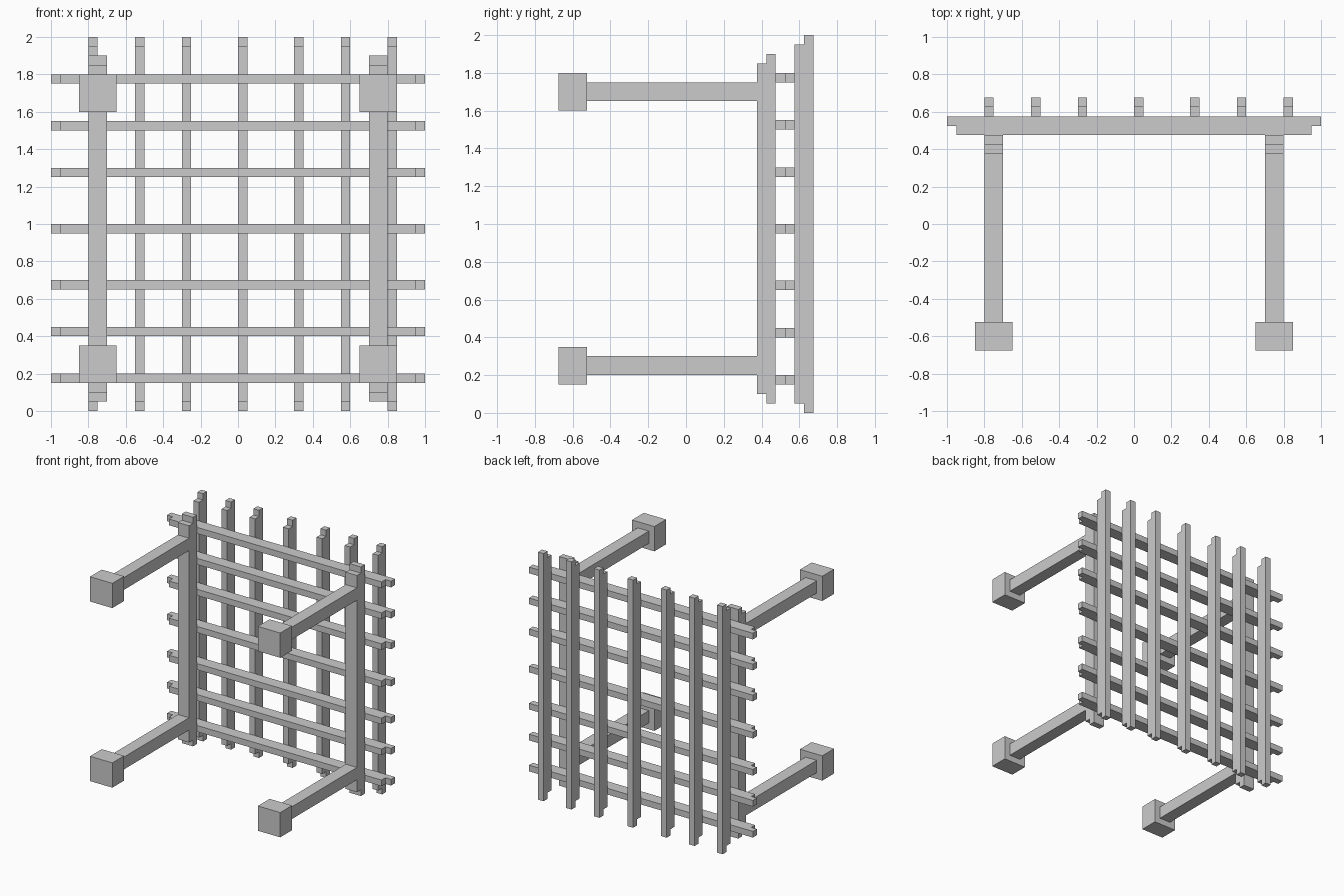
import bpy, bmesh
from mathutils import Vector

if "Cube" in bpy.data.objects:
    bpy.data.objects.remove(bpy.data.objects["Cube"])

WALL = 0.375   # front plane of the lattice
STEP = 0.05    # size of the stepped bar ends


def make_object(name, bm):
    bmesh.ops.recalc_face_normals(bm, faces=bm.faces)
    mesh = bpy.data.meshes.new(name)
    bm.to_mesh(mesh)
    bm.free()
    obj = bpy.data.objects.new(name, mesh)
    bpy.context.collection.objects.link(obj)
    return obj


def box(name, lo, hi):
    bm = bmesh.new()
    bmesh.ops.create_cube(bm, size=1)
    lo, hi = Vector(lo), Vector(hi)
    for v in bm.verts:
        v.co = (lo + hi) / 2 + v.co * (hi - lo)
    return make_object(name, bm)


def stepped_bar(name, start, end, front, side, width, upright):
    """Bar 0.1 deep whose front half is one step shorter at both ends."""
    mid, back = front + STEP, front + 2 * STEP
    profile = [(start + STEP, front), (end - STEP, front), (end - STEP, mid), (end, mid),
               (end, back), (start, back), (start, mid), (start + STEP, mid)]
    bm = bmesh.new()
    verts = [bm.verts.new((side, y, a) if upright else (a, y, side)) for a, y in profile]
    face = bm.faces.new(verts)
    new = bmesh.ops.extrude_face_region(bm, geom=[face])["geom"]
    offset = Vector((width, 0, 0)) if upright else Vector((0, 0, width))
    bmesh.ops.translate(bm, vec=offset,
                        verts=[g for g in new if isinstance(g, bmesh.types.BMVert)])
    return make_object(name, bm)


# Thick posts, each with two arms ending in block feet
for side, x in (("left", -0.75), ("right", 0.75)):
    stepped_bar(f"post_{side}", 0.05, 1.9, WALL, x - 0.05, 0.1, True)
    for level, arm_z, block_z in (("lower", 0.2, 0.15), ("upper", 1.65, 1.6)):
        box(f"arm_{level}_{side}", (x - 0.05, -0.525, arm_z), (x + 0.05, WALL, arm_z + 0.1))
        box(f"end_block_{level}_{side}", (x - 0.1, -0.675, block_z), (x + 0.1, -0.525, block_z + 0.2))

# Horizontal slats behind the posts
for i, z in enumerate((0.15, 0.4, 0.65, 0.95, 1.25, 1.5, 1.75)):
    stepped_bar(f"horizontal_slat_{i + 1}", -1, 1, WALL + 0.1, z, 0.05, False)

# Vertical slats at the back
for i, x in enumerate((-0.8, -0.55, -0.3, 0.0, 0.3, 0.55, 0.8)):
    stepped_bar(f"vertical_slat_{i + 1}", 0, 2, WALL + 0.2, x, 0.05, True)
